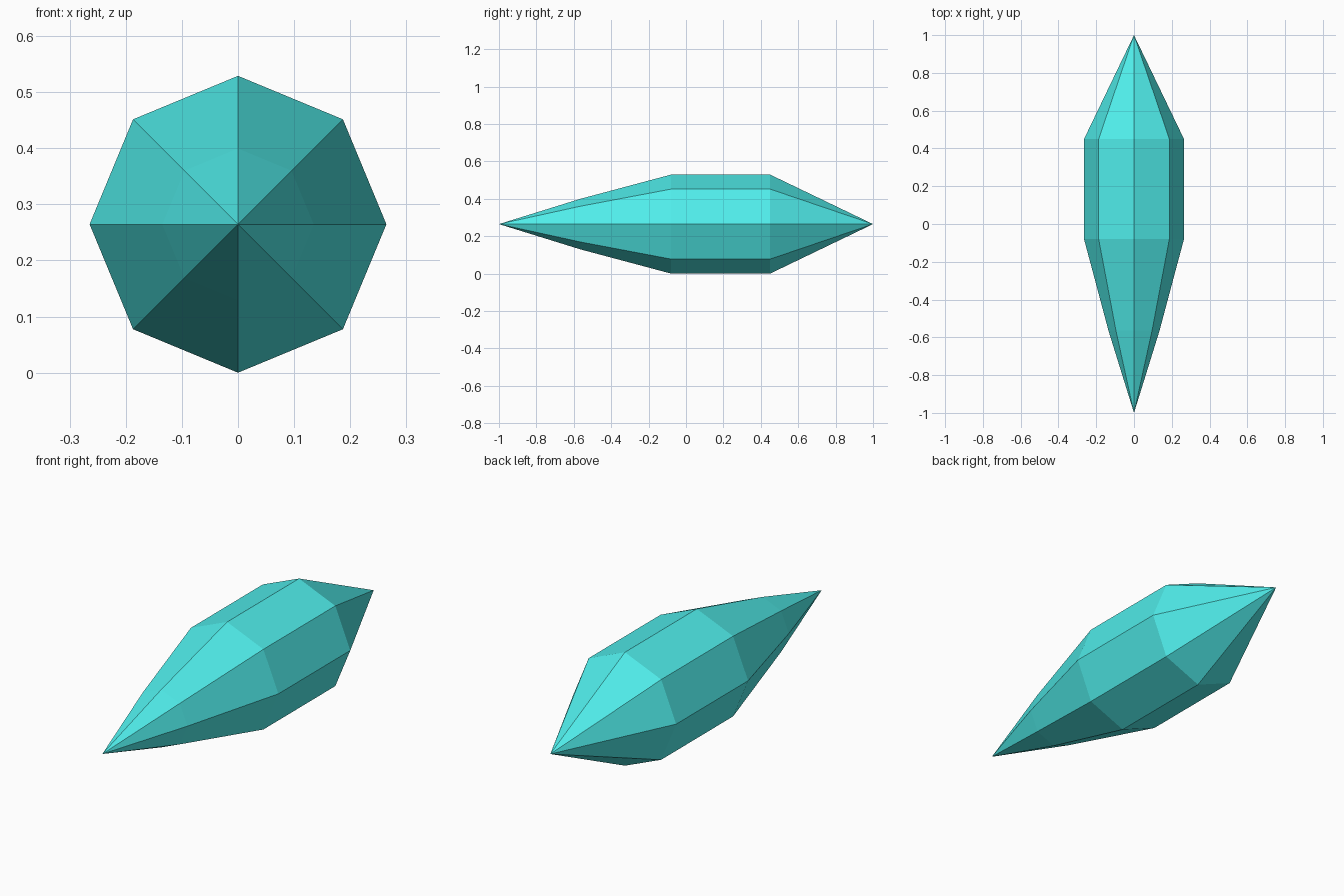
import bpy, bmesh
from math import cos, sin, tau

if "Cube" in bpy.data.objects:
    bpy.data.objects.remove(bpy.data.objects["Cube"])

SIDES = 8
CENTRE_Z = 0.2645
# crystal profile along y: (position, radius)
PROFILE = [(-0.565, 0.135), (-0.08, 0.2645), (0.45, 0.2645)]

bm = bmesh.new()

# octagonal rings
rings = [[bm.verts.new((r * cos(tau * i / SIDES), y, CENTRE_Z + r * sin(tau * i / SIDES)))
          for i in range(SIDES)] for y, r in PROFILE]

# pointed ends
front_tip = bm.verts.new((0, -1, CENTRE_Z))
back_tip = bm.verts.new((0, 1, CENTRE_Z))

# facets
for i in range(SIDES):
    j = (i + 1) % SIDES
    bm.faces.new((front_tip, rings[0][i], rings[0][j]))
    for a, b in zip(rings, rings[1:]):
        bm.faces.new((a[i], b[i], b[j], a[j]))
    bm.faces.new((rings[-1][i], back_tip, rings[-1][j]))
bmesh.ops.recalc_face_normals(bm, faces=bm.faces)

mesh = bpy.data.meshes.new("crystal_shard")
bm.to_mesh(mesh)
bm.free()
crystal = bpy.data.objects.new("crystal_shard", mesh)
bpy.context.collection.objects.link(crystal)

# turquoise colour
mat = bpy.data.materials.new("turquoise")
mat.diffuse_color = (0.08, 0.85, 0.83, 1)
mat.use_nodes = True
mat.node_tree.nodes["Principled BSDF"].inputs["Base Color"].default_value = mat.diffuse_color
mesh.materials.append(mat)
